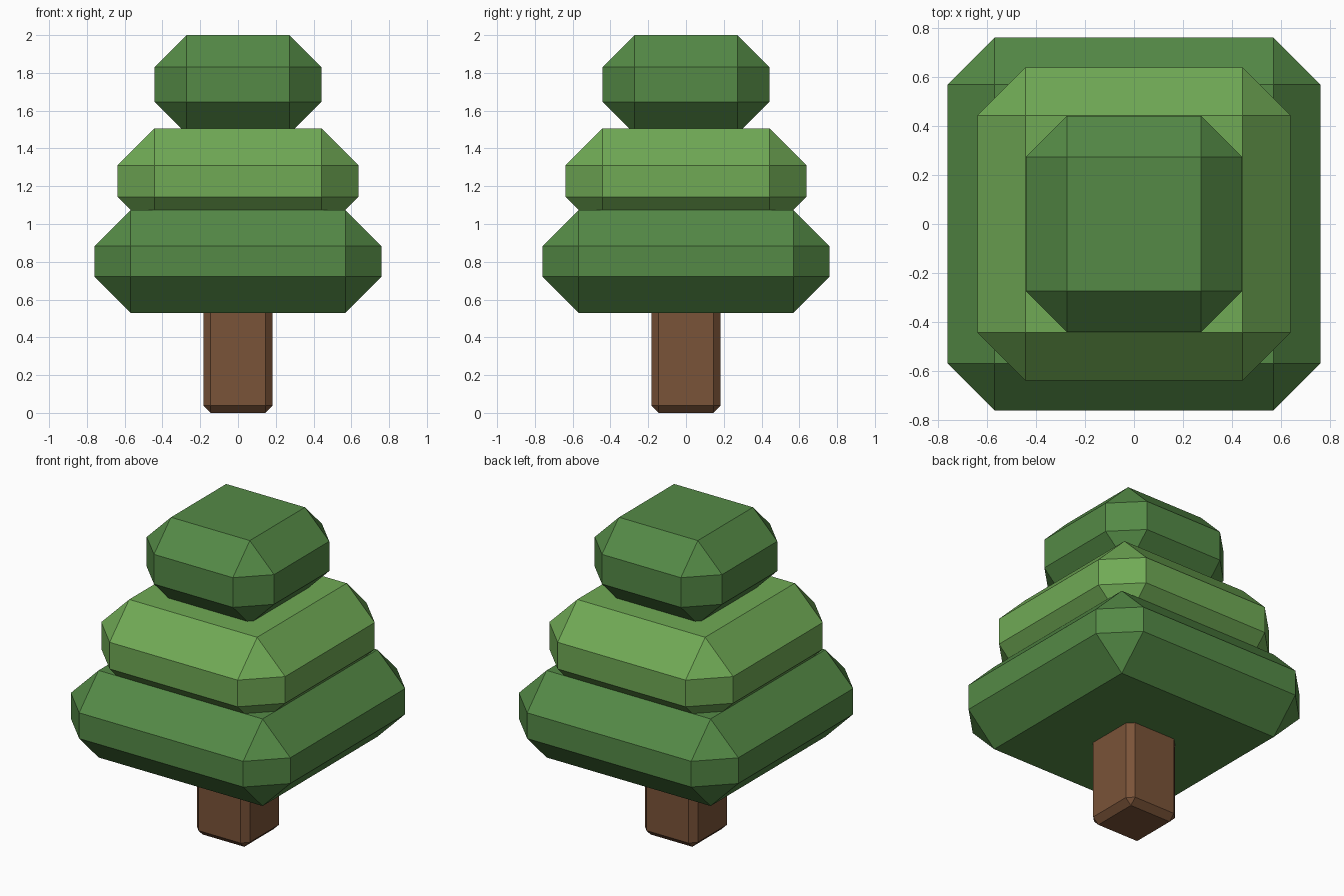
import bpy
import bmesh
from mathutils import Matrix

cube = bpy.data.objects.get("Cube")
if cube:
    bpy.data.objects.remove(cube, do_unlink=True)


def make_material(name, rgb):
    mat = bpy.data.materials.new(name)
    mat.use_nodes = True
    color = (*rgb, 1.0)
    mat.diffuse_color = color
    bsdf = mat.node_tree.nodes["Principled BSDF"]
    bsdf.inputs["Base Color"].default_value = color
    bsdf.inputs["Roughness"].default_value = 0.9
    return mat


def chamfered_block(name, half_width, bottom, top, chamfer, mat):
    """Square block standing between two heights, every edge cut flat."""
    bm = bmesh.new()
    size = Matrix.Diagonal((2 * half_width, 2 * half_width, top - bottom, 1))
    place = Matrix.Translation((0, 0, (bottom + top) / 2))
    bmesh.ops.create_cube(bm, size=1, matrix=place @ size)
    bmesh.ops.bevel(bm, geom=bm.edges[:], offset=chamfer, offset_type='OFFSET',
                    segments=1, profile=0.5, affect='EDGES')
    mesh = bpy.data.meshes.new(name)
    bm.to_mesh(mesh)
    bm.free()
    mesh.materials.append(mat)
    obj = bpy.data.objects.new(name, mesh)
    bpy.context.collection.objects.link(obj)
    return obj


bark = make_material("bark brown", (0.195, 0.087, 0.040))
dark_leaf = make_material("dark leaf green", (0.089, 0.254, 0.061))
light_leaf = make_material("light leaf green", (0.162, 0.402, 0.091))

# Trunk, its top end sunk into the lowest foliage
chamfered_block("trunk", 0.183, 0.0, 0.75, 0.038, bark)

# Three foliage tiers, each resting in the one below
chamfered_block("lower_foliage", 0.76, 0.53, 1.075, 0.192, dark_leaf)
chamfered_block("middle_foliage", 0.637, 0.95, 1.505, 0.194, light_leaf)
chamfered_block("top_foliage", 0.441, 1.478, 2.0, 0.168, dark_leaf)
